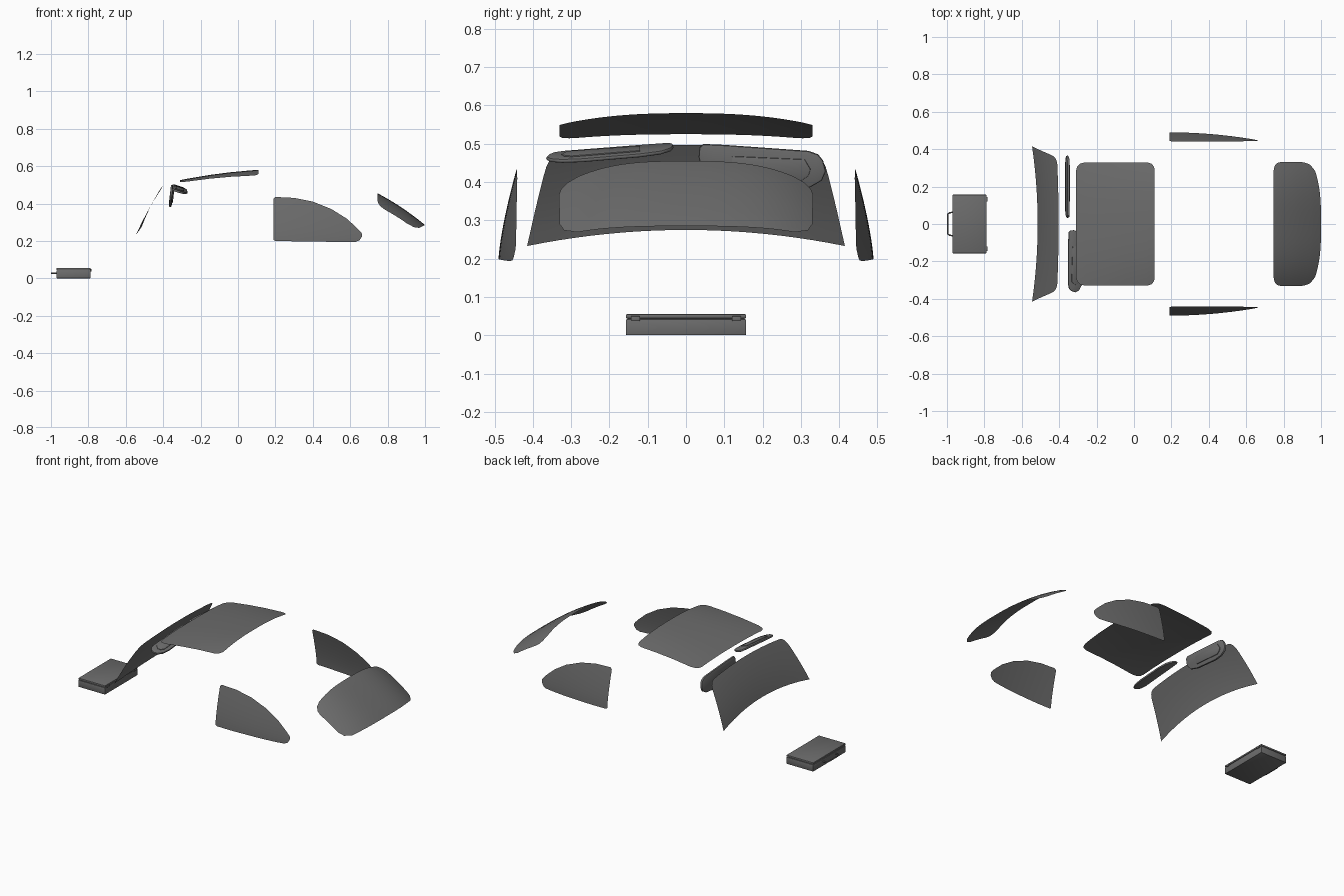
import bpy, bmesh
from math import radians
from mathutils import Vector

if "Cube" in bpy.data.objects:
    bpy.data.objects.remove(bpy.data.objects["Cube"], do_unlink=True)

grey = bpy.data.materials.new("dark_grey")
grey.use_nodes = True
GREY = (0.15, 0.15, 0.15, 1)
grey.diffuse_color = GREY
grey.node_tree.nodes["Principled BSDF"].inputs["Base Color"].default_value = GREY


def add_object(name, bm, angle=35):
    mesh = bpy.data.meshes.new(name)
    bm.to_mesh(mesh)
    bm.free()
    obj = bpy.data.objects.new(name, mesh)
    bpy.context.collection.objects.link(obj)
    mesh.materials.append(grey)
    bpy.ops.object.select_all(action="DESELECT")
    obj.select_set(True)
    bpy.context.view_layer.objects.active = obj
    bpy.ops.object.shade_smooth_by_angle(angle=radians(angle))
    return obj


def sheet(name, rows, surface, columns=20, steps=3):
    """Curved pane: each row is (a, low b, high b), mapped by surface(a, b)."""
    fine = []
    for first, second in zip(rows, rows[1:]):
        for i in range(steps):
            fine.append([p + (q - p) * i / steps for p, q in zip(first, second)])
    fine.append(rows[-1])
    bm = bmesh.new()
    grid = [[bm.verts.new(surface(a, lo + (hi - lo) * j / columns))
             for j in range(columns + 1)] for a, lo, hi in fine]
    for r, s in zip(grid, grid[1:]):
        for j in range(columns):
            bm.faces.new((r[j], r[j + 1], s[j + 1], s[j]))
    bm.normal_update()
    # Turn the pane to face away from the cabin
    out = sum(f.normal.dot(f.calc_center_median() - Vector((0.1, 0, 0.2)))
              for f in bm.faces)
    if out < 0:
        bmesh.ops.reverse_faces(bm, faces=bm.faces)
    return add_object(name, bm, 60)


def symmetric(pairs):
    return [(a, -w, w) for a, w in pairs]


# Windshield
def windshield_surface(a, y):
    q = (y / 0.415) ** 2
    low = Vector((-0.515 - 0.03 * q, y, 0.275 - 0.042 * q))
    top = Vector((-0.403 - 0.012 * q, y, 0.497 - 0.03 * q))
    return low.lerp(top, a) + Vector((-0.03 * a * (1 - a), 0, 0))


sheet("windshield", symmetric([(0, 0.415), (0.4, 0.393), (0.75, 0.372), (0.85, 0.365),
                               (0.93, 0.355), (0.98, 0.34), (1, 0.32)]), windshield_surface)


# Roof panel
def roof_surface(x, y):
    s = (x + 0.31) / 0.42
    return (x, y, 0.525 + 0.055 * s + 0.03 * s * (1 - s)
            - (0.014 + 0.016 * s) * abs(y / 0.33) ** 2.5)


sheet("roof_panel", symmetric([(-0.31, 0.285), (-0.305, 0.305), (-0.29, 0.322), (-0.26, 0.33),
                               (0.07, 0.33), (0.095, 0.322), (0.107, 0.305), (0.11, 0.29)]),
      roof_surface)


# Rear window
def rear_surface(a, y):
    q = abs(y / 0.33) ** 3
    x = 0.745 + a * (0.255 - 0.05 * q)
    s = (x - 0.745) / 0.255
    return (x, y, 0.455 - 0.17 * s + 0.04 * s * (1 - s) - 0.065 * q)


sheet("rear_window", symmetric([(0, 0.28), (0.03, 0.31), (0.1, 0.326), (0.2, 0.332),
                                (0.8, 0.33), (0.93, 0.318), (1, 0.285)]), rear_surface)

# Side windows
side_rows = [(0.19, 0.205, 0.425), (0.2, 0.2, 0.435), (0.3, 0.198, 0.43), (0.4, 0.197, 0.41),
             (0.5, 0.195, 0.37), (0.58, 0.194, 0.32), (0.63, 0.195, 0.275),
             (0.65, 0.204, 0.255), (0.662, 0.222, 0.24)]
for side, label in ((1, "back"), (-1, "front")):
    def side_surface(x, z):
        up = max(0, (z - 0.195) / 0.24)
        y = 0.49 - 0.048 * up ** 1.4 - 0.038 * ((x - 0.19) / 0.45) ** 2
        return (x, side * max(y, 0.438), z)
    sheet("side_window_" + label, side_rows, side_surface, columns=10)


# Sun visors: padded panels with a raised mirror cover
PANEL = [(0.035, 0.01), (0.033, 0.035), (0.04, 0.06), (0.065, 0.085), (0.12, 0.097),
         (0.27, 0.1), (0.325, 0.09), (0.355, 0.07), (0.365, 0.045), (0.358, 0.018),
         (0.345, 0.003), (0.32, -0.004), (0.1, -0.002), (0.045, 0)]
COVER = [(0.12, 0.025), (0.12, 0.075), (0.3, 0.075), (0.32, 0.06), (0.325, 0.042), (0.31, 0.018)]


def slab(name, outline, side, down, normal, base, thick, bevel):
    bm = bmesh.new()
    rings = []
    for height in (base, base + thick):
        rings.append([bm.verts.new(Vector((-0.35, side * u, 0.5 - 0.08 * (u - 0.035)))
                                   + down * v + normal * height) for u, v in outline])
    bm.faces.new(rings[0])
    bm.faces.new(rings[1][::-1])
    for i in range(len(outline)):
        k = i - 1
        bm.faces.new((rings[0][k], rings[0][i], rings[1][i], rings[1][k]))
    bmesh.ops.recalc_face_normals(bm, faces=bm.faces)
    rim = [e for e in bm.edges if e.calc_face_angle(0) > radians(60)]
    bmesh.ops.bevel(bm, geom=rim, offset=bevel, segments=2, affect="EDGES", profile=0.5)
    add_object(name, bm, 40)


for side, label, down, normal in (
        (1, "lowered", Vector((-0.12, 0, -1)), Vector((1, 0, -0.12))),
        (-1, "raised", Vector((0.8, 0, -0.24)), Vector((0.24, 0, 0.8)))):
    slab("visor_" + label, PANEL, side, down, normal, -0.008, 0.014, 0.005)
    slab("visor_mirror_cover_" + label, COVER, side, down, normal, 0.004, 0.006, 0.002)


# Briefcase: base, lid, recessed core and hinges
def box(name, low, high, bevel=0.003):
    low, high = Vector(low), Vector(high)
    bm = bmesh.new()
    bmesh.ops.create_cube(bm, size=1)
    for v in bm.verts:
        v.co = (low + high) / 2 + v.co * (high - low)
    bmesh.ops.bevel(bm, geom=bm.edges[:], offset=bevel, segments=2, affect="EDGES", profile=0.5)
    add_object(name, bm)


box("case_base", (-0.97, -0.157, 0), (-0.789, 0.157, 0.042))
box("case_core", (-0.966, -0.153, 0.03), (-0.793, 0.153, 0.05))
box("case_lid", (-0.97, -0.157, 0.044), (-0.789, 0.157, 0.055))
for side, label in ((1, "back"), (-1, "front")):
    box("case_hinge_" + label, (-0.792, side * 0.132 - 0.012, 0.037),
        (-0.784, side * 0.132 + 0.012, 0.05), 0.002)

# Briefcase handle
curve = bpy.data.curves.new("case_handle", "CURVE")
curve.dimensions = "3D"
curve.bevel_depth = 0.004
curve.bevel_resolution = 2
curve.use_fill_caps = True
half = [(-0.968, 0.062), (-0.985, 0.061), (-0.994, 0.055), (-0.996, 0.045)]
path = half + [(x, -y) for x, y in reversed(half)]
spline = curve.splines.new("POLY")
spline.points.add(len(path) - 1)
for point, (x, y) in zip(spline.points, path):
    point.co = (x, y, 0.027, 1)
curve.materials.append(grey)
bpy.context.collection.objects.link(bpy.data.objects.new("case_handle", curve))
